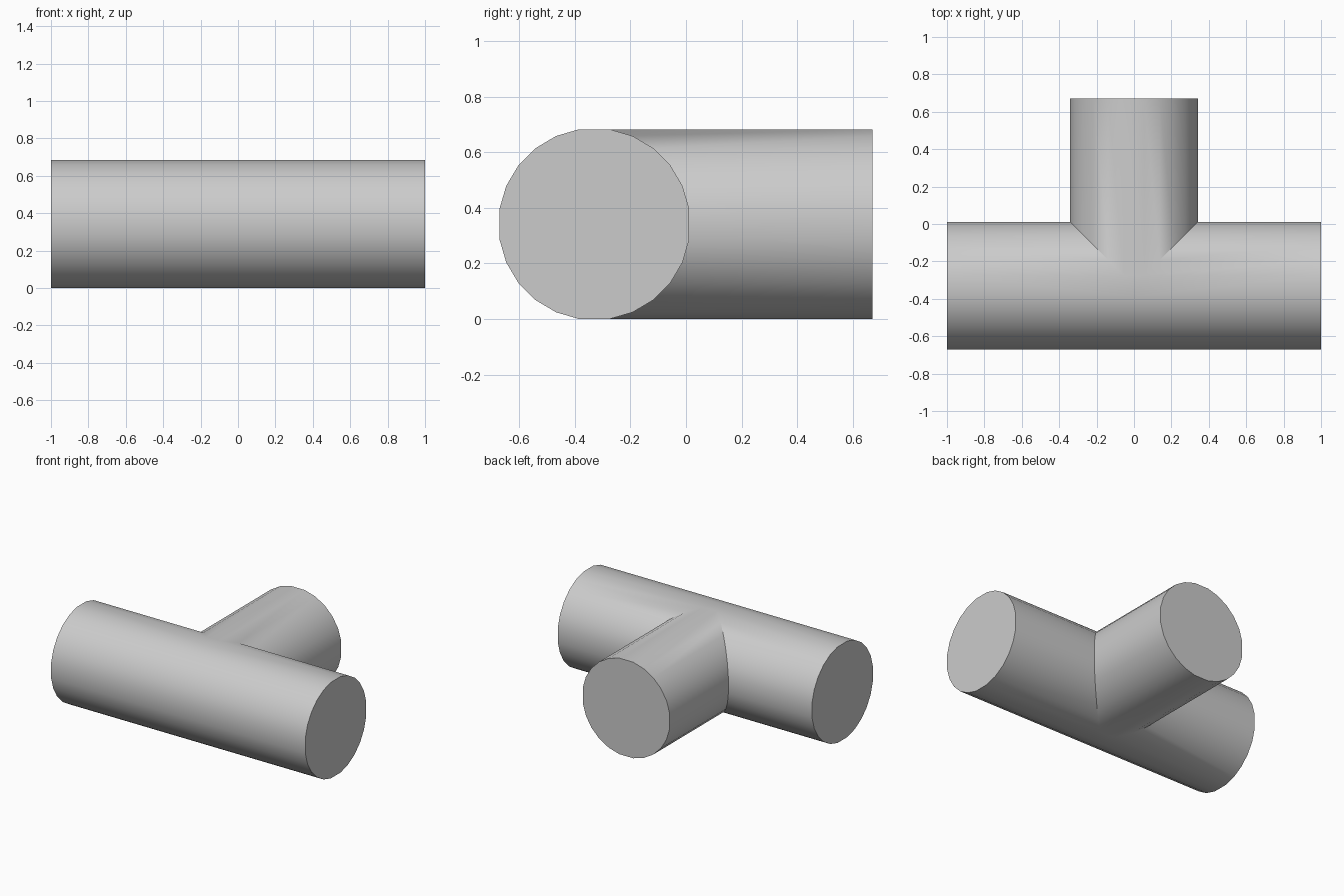
import bpy
import bmesh
from math import sin, cos, radians

default = bpy.data.objects.get("Cube")
if default:
    bpy.data.objects.remove(default, do_unlink=True)

RADIUS = 0.346
AXIS_Y = -0.33
AXIS_Z = 0.3415
END_X = 1.0
END_Y = 0.672
HALF_FLAT = 9.2                      # half angle of the four wide facets
STEP = (90 - 2 * HALF_FLAT) / 5

# Round cross-section shared by both pipes: (sideways offset, height)
angles = [radians(90 * q + HALF_FLAT + i * STEP) for q in range(4) for i in range(6)]
profile = [(RADIUS * cos(a), AXIS_Z + RADIUS * sin(a)) for a in angles]
edges = list(zip(profile, profile[1:] + profile[:1]))

bm = bmesh.new()


def face(points):
    bm.faces.new([bm.verts.new((x, AXIS_Y + y, z)) for x, y, z in points])


# Main pipe: two mirrored halves, mitred on the back where the branch joins
for side in (-1, 1):
    for (u, z), (v, w) in edges:
        face([(side * END_X, u, z), (side * END_X, v, w),
              (side * max(v, 0), v, w), (side * max(u, 0), u, z)])
    face([(side * END_X, u, z) for u, z in profile])

# Branch pipe: starts on the mitre line and runs to the back
tip = END_Y - AXIS_Y
for (u, z), (v, w) in edges:
    face([(u, abs(u), z), (v, abs(v), w), (v, tip, w), (u, tip, z)])
face([(u, tip, z) for u, z in profile])

# Weld the seams and close the small flat gaps above and below the joint
bmesh.ops.remove_doubles(bm, verts=bm.verts[:], dist=0.0005)
bmesh.ops.holes_fill(bm, edges=[e for e in bm.edges if e.is_boundary], sides=4)
bmesh.ops.recalc_face_normals(bm, faces=bm.faces[:])

mesh = bpy.data.meshes.new("tee_pipe")
bm.to_mesh(mesh)
bm.free()
pipe = bpy.data.objects.new("tee_pipe", mesh)
bpy.context.collection.objects.link(pipe)

# Plain grey material
grey = bpy.data.materials.new("light_grey")
grey.use_nodes = True
colour = (0.6, 0.6, 0.6, 1)
grey.diffuse_color = colour
grey.node_tree.nodes["Principled BSDF"].inputs["Base Color"].default_value = colour
mesh.materials.append(grey)

# Smooth walls, sharp rims and joint
bpy.ops.object.select_all(action="DESELECT")
pipe.select_set(True)
bpy.context.view_layer.objects.active = pipe
bpy.ops.object.shade_smooth_by_angle(angle=radians(30))
